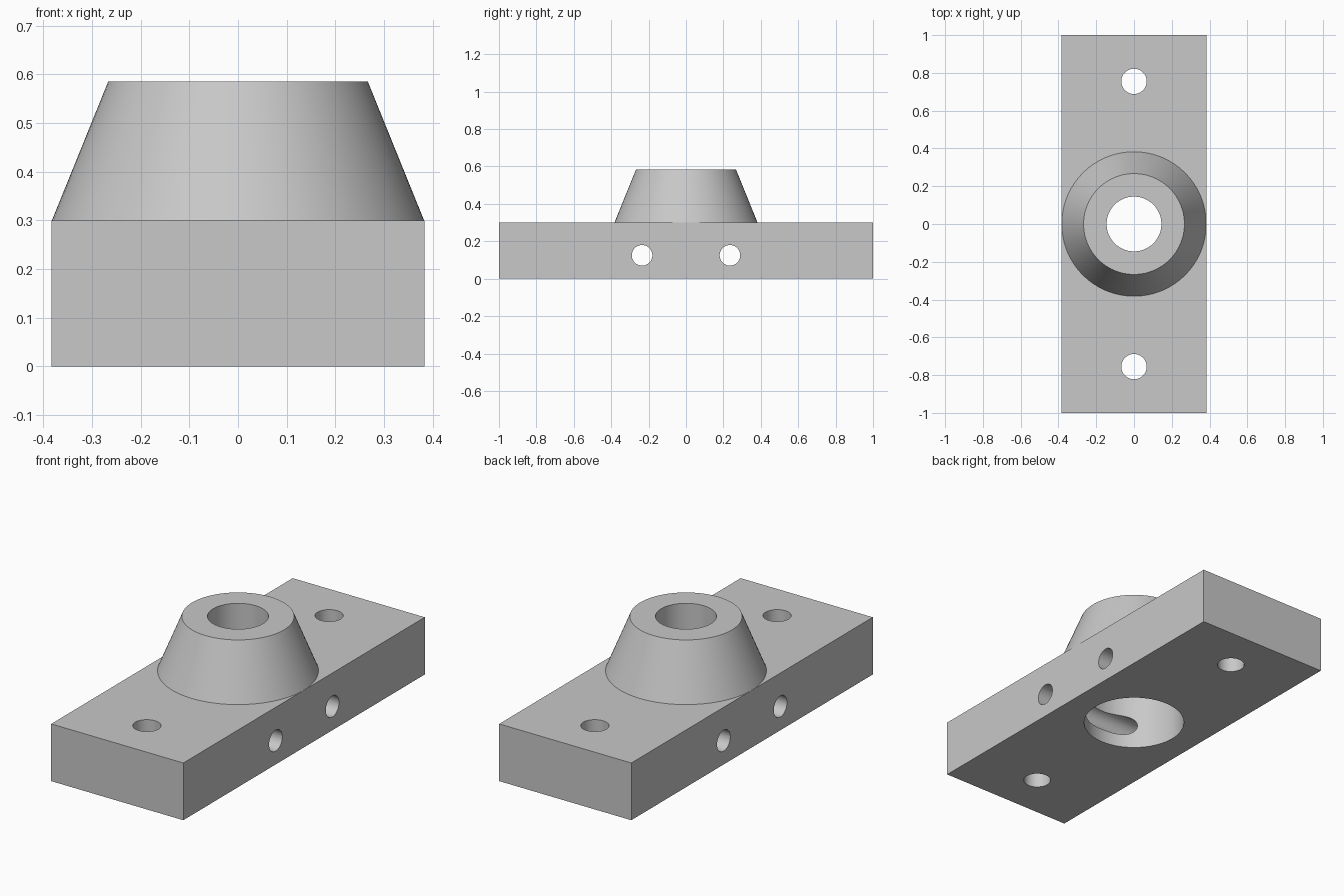
import bpy, bmesh, math
from mathutils import Matrix

if "Cube" in bpy.data.objects:
    bpy.data.objects.remove(bpy.data.objects["Cube"])

HALF_W, HALF_L, PLATE_H, TOP_H = 0.383, 1.0, 0.30, 0.585

steel = bpy.data.materials.new("light grey")
steel.diffuse_color = (0.58, 0.58, 0.58, 1)
steel.use_nodes = True
steel.node_tree.nodes["Principled BSDF"].inputs["Base Color"].default_value = steel.diffuse_color


def add_object(name, bm):
    mesh = bpy.data.meshes.new(name)
    bmesh.ops.recalc_face_normals(bm, faces=bm.faces)
    bm.to_mesh(mesh)
    bm.free()
    mesh.materials.append(steel)
    obj = bpy.data.objects.new(name, mesh)
    bpy.context.collection.objects.link(obj)
    return obj


def turned(name, profile, seg=96):
    """Solid of revolution about z from (radius, z) pairs."""
    bm = bmesh.new()
    rings = [[bm.verts.new((r * math.cos(2 * math.pi * i / seg),
                            r * math.sin(2 * math.pi * i / seg), z))
              for i in range(seg)] for r, z in profile]
    for a, b in zip(rings, rings[1:]):
        for i in range(seg):
            j = (i + 1) % seg
            bm.faces.new((a[i], a[j], b[j], b[i]))
    bm.faces.new(rings[0][::-1])
    bm.faces.new(rings[-1])
    return add_object(name, bm)


def combine(target, tool, operation):
    mod = target.modifiers.new(operation.lower(), 'BOOLEAN')
    mod.operation, mod.object, mod.solver = operation, tool, 'EXACT'
    bpy.context.view_layer.objects.active = target
    bpy.ops.object.modifier_apply(modifier=mod.name)
    bpy.data.objects.remove(tool)


# Rectangular base plate
bm = bmesh.new()
bmesh.ops.create_cube(bm, size=1, matrix=Matrix.Translation((0, 0, PLATE_H / 2))
                      @ Matrix.Diagonal((2 * HALF_W, 2 * HALF_L, PLATE_H, 1)))
block = add_object("mounting_block", bm)

# Tapered boss, rooted inside the plate
combine(block, turned("boss", [(0.3825, 0.2), (0.3825, PLATE_H), (0.267, TOP_H)]), 'UNION')

# Stepped central bore: wide below, narrow at the top
combine(block, turned("bore", [(0.25, -0.1), (0.25, 0.31), (0.145, 0.31), (0.145, 0.7)]),
        'DIFFERENCE')

for side in (-1, 1):
    # Vertical bolt hole near each end
    bolt = turned("bolt_hole", [(0.067, -0.1), (0.067, 0.5)], 48)
    bolt.data.transform(Matrix.Translation((0, side * 0.755, 0)))
    combine(block, bolt, 'DIFFERENCE')
    # Cross hole right through the width, grazing the bore
    cross = turned("cross_hole", [(0.055, -0.6), (0.055, 0.6)], 48)
    cross.data.transform(Matrix.Translation((0, side * 0.235, 0.125))
                         @ Matrix.Rotation(math.pi / 2, 4, 'Y'))
    combine(block, cross, 'DIFFERENCE')

block.select_set(True)
bpy.context.view_layer.objects.active = block
bpy.ops.object.shade_smooth_by_angle(angle=math.radians(20))
